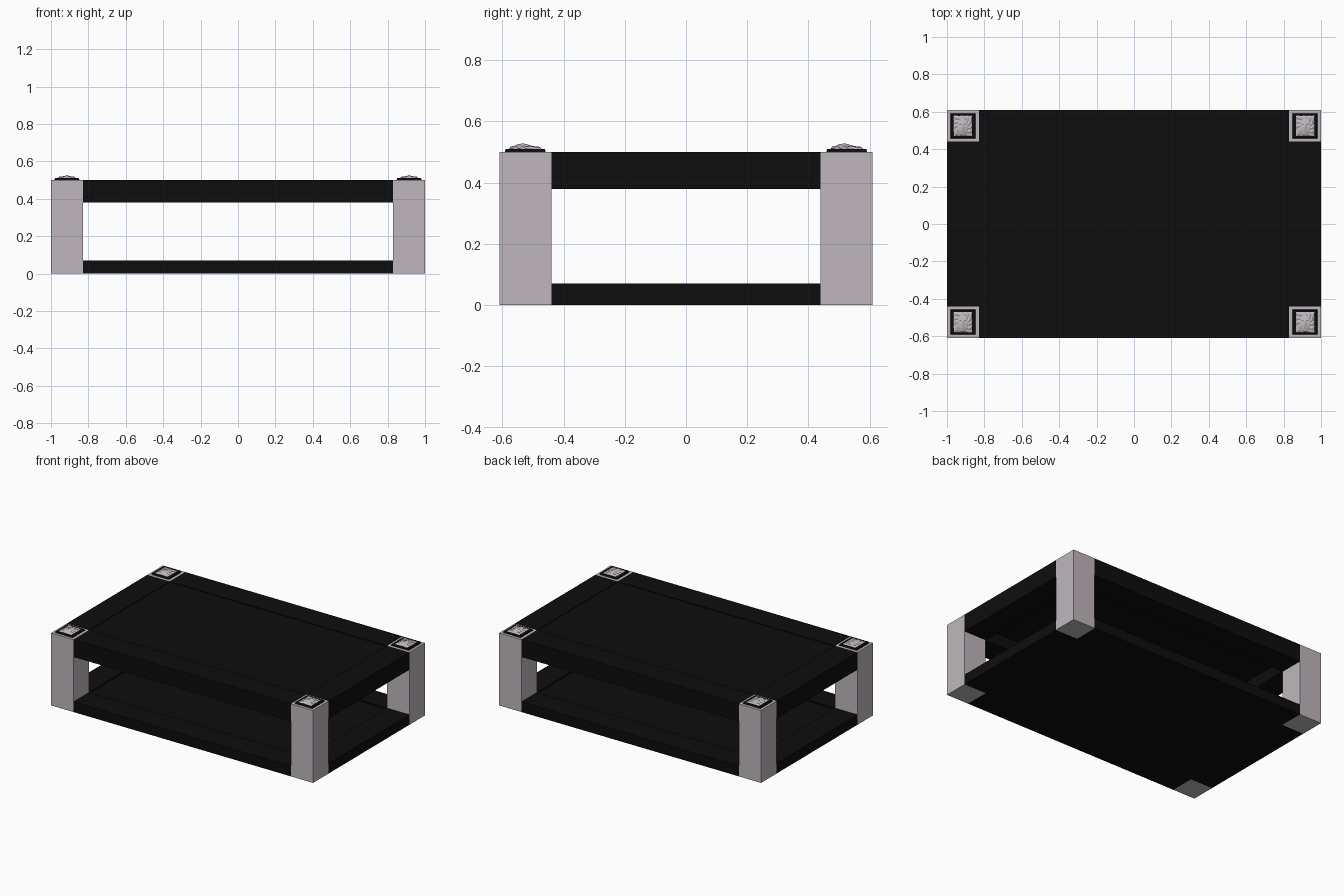
import bpy, bmesh, math

if "Cube" in bpy.data.objects:
    bpy.data.objects.remove(bpy.data.objects["Cube"])


def material(name, rgb):
    m = bpy.data.materials.new(name)
    m.use_nodes = True
    m.diffuse_color = (*rgb, 1)
    m.node_tree.nodes["Principled BSDF"].inputs["Base Color"].default_value = (*rgb, 1)
    return m


BLACK = material("black lacquer", (0.004, 0.004, 0.004))
SILVER = material("warm silver", (0.52, 0.47, 0.51))

LX, LY = 1.0, 0.61          # outer half sizes
LEG = 0.17                  # leg width
IX, IY = LX - LEG, LY - LEG
TOP = 0.5


def add_object(name, bm, mat):
    me = bpy.data.meshes.new(name)
    bm.to_mesh(me)
    bm.free()
    me.materials.append(mat)
    ob = bpy.data.objects.new(name, me)
    bpy.context.collection.objects.link(ob)
    return ob


def box(name, x, y, z, mat, taper=1.0):
    """Box from ranges; taper scales the top face."""
    bm = bmesh.new()
    bmesh.ops.create_cube(bm, size=1)
    for v in bm.verts:
        k = taper if v.co.z > 0 else 1.0
        v.co = ((x[0] + x[1]) / 2 + v.co.x * (x[1] - x[0]) * k,
                (y[0] + y[1]) / 2 + v.co.y * (y[1] - y[0]) * k,
                (z[0] + z[1]) / 2 + v.co.z * (z[1] - z[0]))
    return add_object(name, bm, mat)


def framed_board(name, z, panel_z):
    """Four rails between the legs around a slightly recessed panel."""
    for s, side in ((-1, "front"), (1, "back")):
        box(f"{name}_{side}_rail", (-IX, IX), sorted((s * IY, s * LY)), z, BLACK)
    for s, side in ((-1, "right"), (1, "left")):
        box(f"{name}_{side}_rail", sorted((s * IX, s * LX)), (-IY, IY), z, BLACK)
    box(f"{name}_panel", (-IX, IX), (-IY, IY), panel_z, BLACK)


def bump(u, v, cu, cv, ru, rv):
    """Rounded dome of height 1 centred at (cu, cv)."""
    return math.sqrt(max(0, 1 - ((u - cu) / ru) ** 2 - ((v - cv) / rv) ** 2))


def relief_height(u, v):
    """Carved face with curled hair, u and v from -1 to 1."""
    r, a = math.hypot(u, v), math.atan2(u, v)
    edge = min(1, (1 - max(abs(u), abs(v))) * 5)
    h = edge * (0.006 + 0.003 * math.sin(11 * a + 9 * r))          # curls
    face = bump(u, v, 0, -0.12, 0.58, 0.8)
    if face > 0:
        h = max(h, 0.005 + 0.008 * face)
        h += 0.005 * bump(u, v, 0, -0.15, 0.13, 0.36)              # nose
        h += 0.002 * bump(u, v, 0, -0.52, 0.24, 0.09)              # lips
        h += 0.002 * bump(abs(u), v, 0.26, 0.24, 0.2, 0.07)        # brows
        h -= 0.004 * bump(abs(u), v, 0.25, 0.06, 0.16, 0.1)        # eyes
    return h


def relief(name, cx, cy):
    bm = bmesh.new()
    bmesh.ops.create_grid(bm, x_segments=32, y_segments=32, size=1)
    for p in bm.verts:
        u, v = p.co.x, p.co.y
        p.co = (cx + u * 0.05, cy + v * 0.055, 0.5095 + relief_height(u, v))
    for f in bm.faces:
        f.smooth = True
    add_object(name, bm, SILVER)


# Corner legs, each topped by a black plate and a carved medallion
for sx, side in ((-1, "right"), (1, "left")):
    for sy, end in ((-1, "front"), (1, "back")):
        tag = f"{end}_{side}"
        cx, cy = sx * (LX - LEG / 2), sy * (LY - LEG / 2)
        box(f"{tag}_leg", (cx - LEG / 2, cx + LEG / 2),
            (cy - LEG / 2, cy + LEG / 2), (0, TOP), SILVER)
        box(f"{tag}_cap_plate", (cx - 0.067, cx + 0.067),
            (cy - 0.067, cy + 0.067), (TOP, 0.51), BLACK, 0.95)
        relief(f"{tag}_medallion", cx, cy)

# Table top and lower shelf
framed_board("tabletop", (0.38, TOP), (0.46, 0.495))
framed_board("shelf", (0.0, 0.07), (0.0, 0.062))
